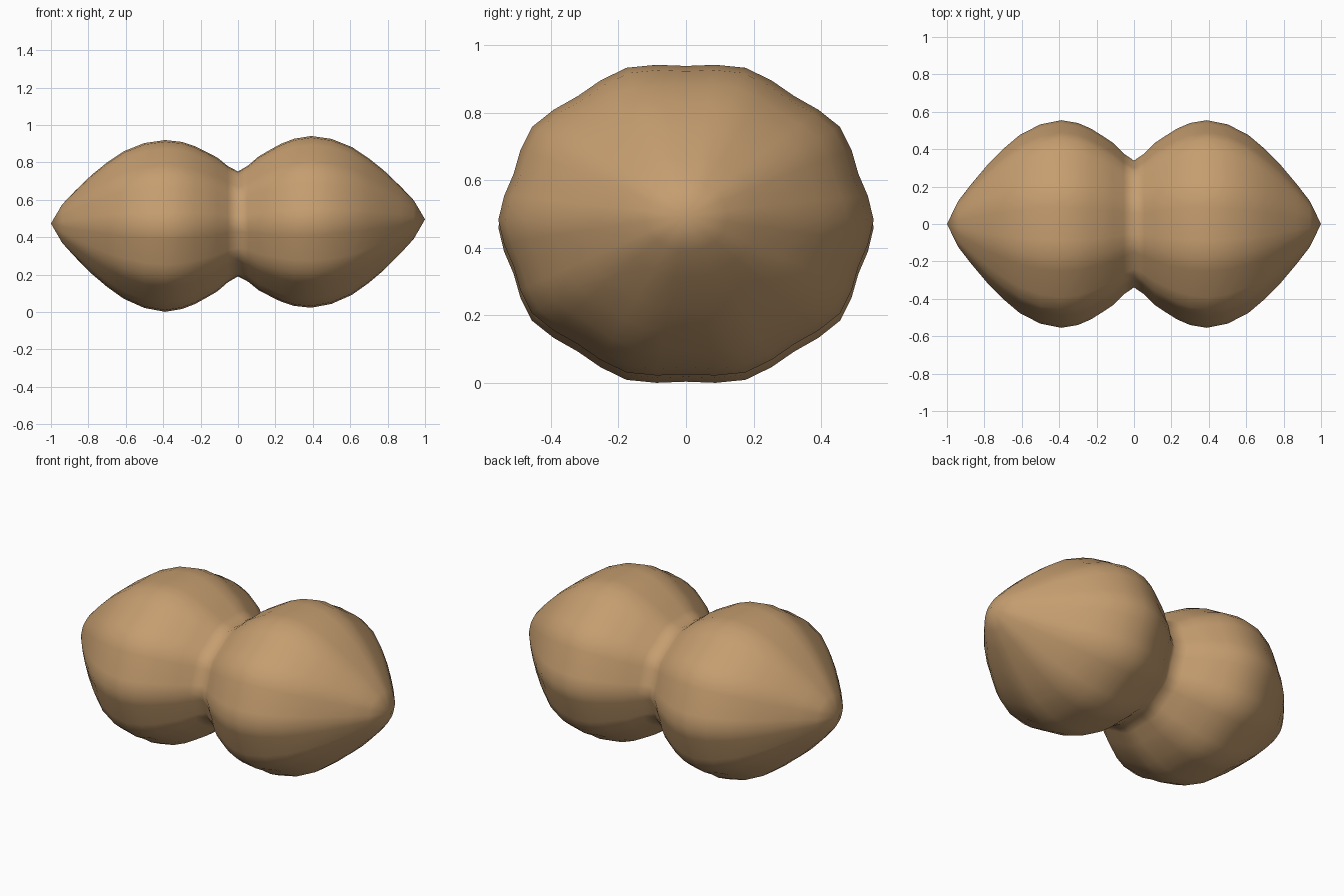
import bpy, bmesh
from math import sin, cos, pi

if "Cube" in bpy.data.objects:
    bpy.data.objects.remove(bpy.data.objects["Cube"])

SEG = 40      # four segments for each of the ten lengthwise ridges

# half profile from the waist outwards: (distance from middle, half width)
HALF = [(0, .339), (.055, .376), (.11, .432), (.17, .472), (.23, .51), (.30, .54),
        (.39, .555), (.50, .533), (.61, .477), (.70, .402), (.78, .322),
        (.87, .215), (.94, .124)]
profile = [(-x, r) for x, r in reversed(HALF[1:])] + HALF


def axis_z(x):
    # the shell's axis rises gently to the right, both tips turn up slightly
    return .471 + .028 * max(-.39, min(.39, x)) + .022 * max(0, abs(x) - .39)


bm = bmesh.new()
rings = []
for x, r in profile:
    ring = []
    for i in range(SEG):
        t = 2 * pi * i / SEG
        # shallow ridges, a little fuller on top and bottom, fading at the tips
        ridge = .02 * min(1, .4 + 1.5 * (1 - abs(x)))
        k = .991 + ridge * cos(10 * t) + .015 * sin(t) ** 2
        k -= .011 * cos(t) ** 8
        ring.append(bm.verts.new((x, r * k * cos(t), axis_z(x) + r * .833 * k * sin(t))))
    rings.append(ring)

# shell wall
for a, b in zip(rings, rings[1:]):
    for i in range(SEG):
        j = (i + 1) % SEG
        bm.faces.new((a[i], a[j], b[j], b[i]))

# pointed ends
for x, ring in ((-1, rings[0]), (1, rings[-1])):
    tip = bm.verts.new((x, 0, axis_z(x)))
    for i in range(SEG):
        bm.faces.new((tip, ring[i], ring[(i + 1) % SEG]))

bmesh.ops.recalc_face_normals(bm, faces=bm.faces)
for f in bm.faces:
    f.smooth = True
mesh = bpy.data.meshes.new("peanut_shell")
bm.to_mesh(mesh)
bm.free()

shell = bpy.data.objects.new("peanut_shell", mesh)
bpy.context.collection.objects.link(shell)
mat = bpy.data.materials.new("shell_tan")
mat.diffuse_color = (.56, .34, .16, 1)
mat.use_nodes = True
mat.node_tree.nodes["Principled BSDF"].inputs["Base Color"].default_value = mat.diffuse_color
mesh.materials.append(mat)
